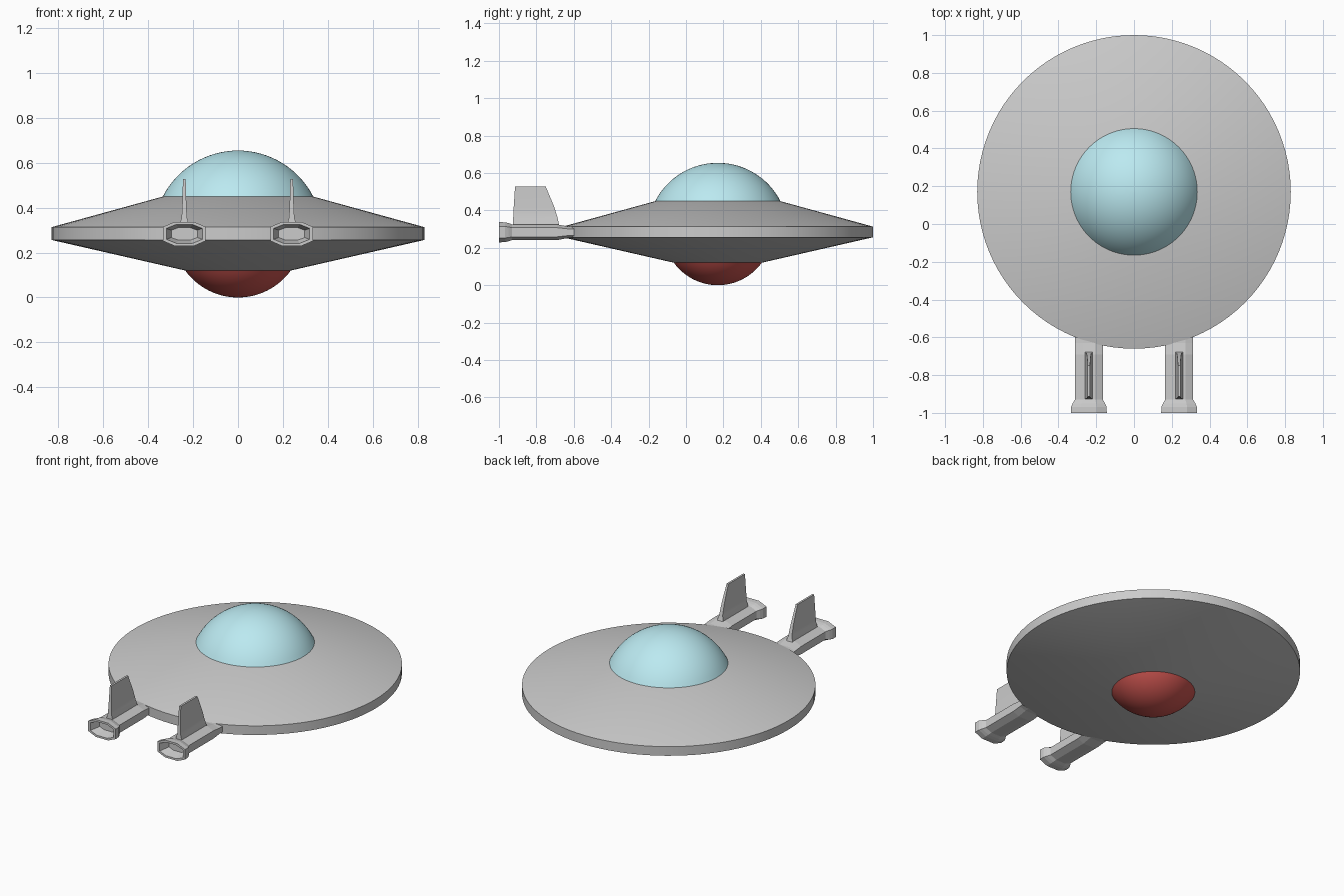
import bpy, bmesh, math

if "Cube" in bpy.data.objects:
    bpy.data.objects.remove(bpy.data.objects["Cube"])

CY = 0.17      # saucer centre in y
EX = 0.239     # engine offset in x
EZ = 0.283     # engine axis height


def loft(name, rings, color=None, smooth=True):
    """Skin a list of equal-length point rings and close both ends."""
    bm = bmesh.new()
    loops = [[bm.verts.new(p) for p in ring] for ring in rings]
    n = len(loops[0])
    for a, b in zip(loops, loops[1:]):
        for i in range(n):
            j = (i + 1) % n
            bm.faces.new((a[i], a[j], b[j], b[i]))
    bm.faces.new(loops[0])
    bm.faces.new(loops[-1])
    bmesh.ops.recalc_face_normals(bm, faces=bm.faces)
    mesh = bpy.data.meshes.new(name)
    bm.to_mesh(mesh)
    bm.free()
    ob = bpy.data.objects.new(name, mesh)
    bpy.context.collection.objects.link(ob)
    if color:
        mat = bpy.data.materials.new(name + "_colour")
        mat.diffuse_color = (*color, 1)
        mat.use_nodes = True
        mat.node_tree.nodes["Principled BSDF"].inputs["Base Color"].default_value = mat.diffuse_color
        mesh.materials.append(mat)
    if smooth:
        bpy.ops.object.select_all(action='DESELECT')
        ob.select_set(True)
        bpy.context.view_layer.objects.active = ob
        bpy.ops.object.shade_smooth_by_angle(angle=math.radians(30))
    return ob


def circle(r, z, n=96):
    return [(r * math.cos(2 * math.pi * i / n),
             CY + r * math.sin(2 * math.pi * i / n), z) for i in range(n)]


def cap(name, base_r, base_z, height, color, steps=16):
    """Spherical cap rising (or hanging, for negative height) from a base circle."""
    h = abs(height)
    R = (base_r ** 2 + h ** 2) / (2 * h)
    sign = math.copysign(1, height)
    end = math.asin(base_r / R)
    rings = []
    for i in range(steps + 1):
        t = end * (1 - i / steps) + 0.004
        rings.append(circle(R * math.sin(t), base_z + sign * (h - R + R * math.cos(t))))
    return loft(name, rings, color)


def octagon(y, w, h):
    """Flattened engine cross-section with chamfered corners."""
    a, b = 0.45 * w, 0.58 * h
    pts = [(a, h), (w, b), (w, -b), (a, -h), (-a, -h), (-w, -b), (-w, b), (-a, h)]
    return [(EX + x, y, EZ + z) for x, z in pts]


def mirror_x(ob):
    ob.modifiers.new("mirror", 'MIRROR').use_axis[0] = True


# Saucer hull
loft("saucer_hull", [circle(r, z) for r, z in
                     [(0.235, 0.12), (0.83, 0.256), (0.83, 0.313), (0.335, 0.449)]])

# Glass dome and belly dome
cap("top_dome", 0.335, 0.449, 0.205, (0.5, 0.82, 0.88))
cap("belly_dome", 0.235, 0.12, -0.12, (0.6, 0.09, 0.08))

# Engine body flaring into a hollow nozzle
engine = [(-0.56, 0.074, 0.029), (-0.63, 0.074, 0.031), (-0.69, 0.074, 0.042),
          (-0.93, 0.074, 0.042), (-0.95, 0.086, 0.049), (-0.968, 0.094, 0.053),
          (-1.0, 0.095, 0.054), (-1.0, 0.08, 0.042), (-0.94, 0.058, 0.028)]
mirror_x(loft("engine", [octagon(*e) for e in engine], smooth=False))

# Fin: (z, rear y, front y, half thickness), swelling at the root
fin = [(0.30, -0.928, -0.668, 0.022), (0.328, -0.926, -0.68, 0.02),
       (0.355, -0.924, -0.685, 0.012), (0.42, -0.921, -0.705, 0.009),
       (0.527, -0.914, -0.75, 0.006)]
mirror_x(loft("tail_fin", [[(EX - t, y0, z), (EX + t, y0, z), (EX + t, y1, z), (EX - t, y1, z)]
                           for z, y0, y1, t in fin]))
